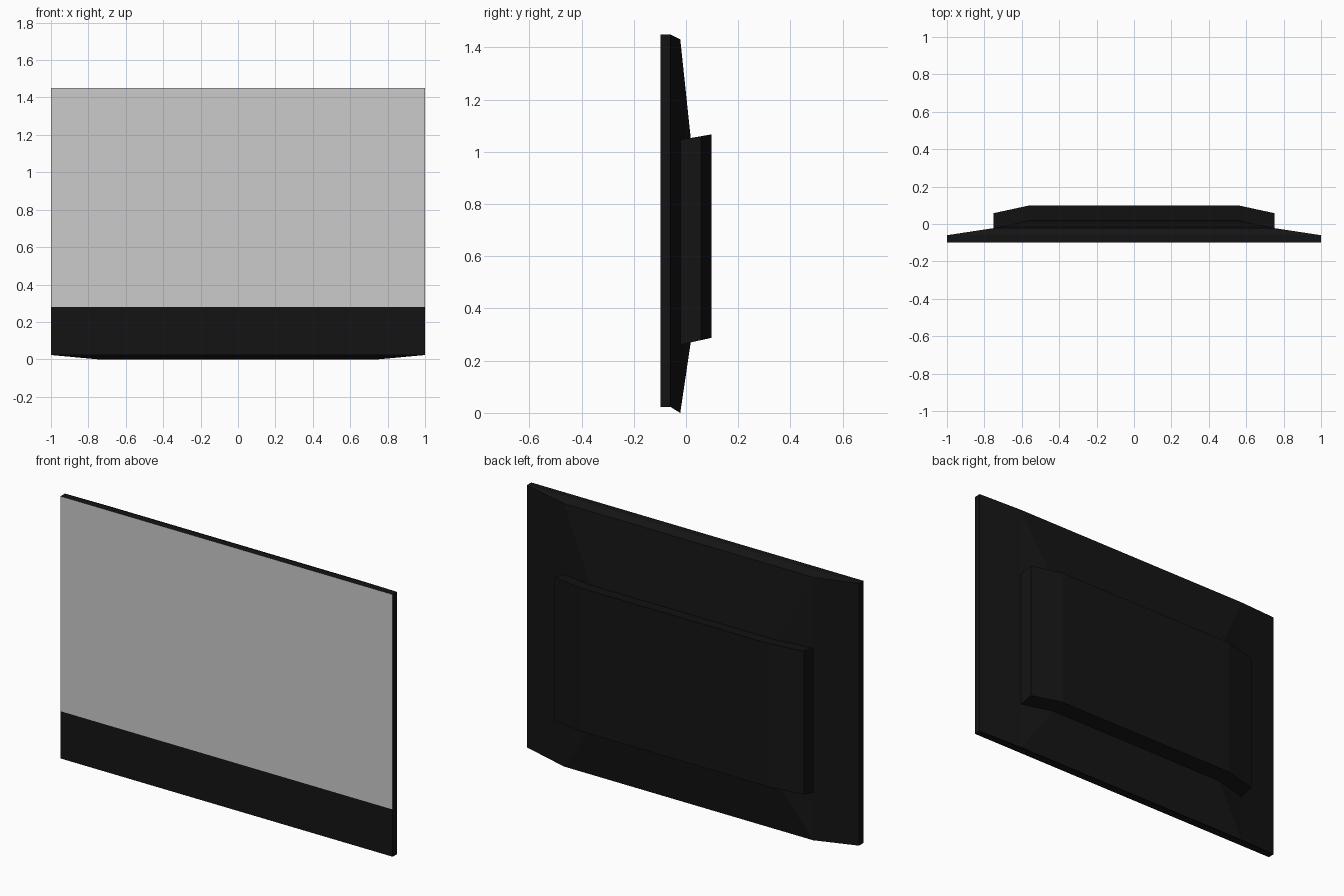
import bpy, bmesh

if "Cube" in bpy.data.objects:
    bpy.data.objects.remove(bpy.data.objects["Cube"])

W, RIDGE, INNER = 1.0, 0.75, 0.565       # half widths
ZB, ZT, ZS = 0.023, 1.45, 0.28           # panel bottom, top, screen lower edge
YF, YP, YR = -0.098, -0.06, -0.022       # front, panel back, ridge


def make_object(name, bm, color=None):
    bmesh.ops.remove_doubles(bm, verts=bm.verts, dist=1e-4)
    bmesh.ops.recalc_face_normals(bm, faces=bm.faces)
    mesh = bpy.data.meshes.new(name)
    bm.to_mesh(mesh)
    bm.free()
    obj = bpy.data.objects.new(name, mesh)
    bpy.context.collection.objects.link(obj)
    if color:
        mat = bpy.data.materials.new(name + "_colour")
        mat.diffuse_color = color
        mat.use_nodes = True
        mat.node_tree.nodes["Principled BSDF"].inputs["Base Color"].default_value = mat.diffuse_color
        mesh.materials.append(mat)
    return obj


def face(bm, *points):
    bm.faces.new([bm.verts.new(p) for p in points])


def rect(w, y, z0, z1):
    return [(-w, y, z0), (w, y, z0), (w, y, z1), (-w, y, z1)]


def bridge(bm, a, b):
    for i in range(len(a)):
        j = (i + 1) % len(a)
        face(bm, a[i], a[j], b[j], b[i])


# Housing: panel rim, tapered rear shell and raised rear box
bm = bmesh.new()
front, back = rect(W, YF, ZB, ZT), rect(W, YP, ZB, ZT)
ridge = rect(RIDGE, YR, 0.0, 1.431)
bridge(bm, front, back)
bridge(bm, back, ridge)
face(bm, *rect(W, YF, ZB, ZS))            # chin below the screen


def box_loop(dy):
    # Cranked outline; its top and bottom rise gently toward the rear
    shape = [(-RIDGE, YR), (-INNER, 0.018), (INNER, 0.018), (RIDGE, YR)]
    low = [(x, y + dy, 0.266 + 0.22 * (y + dy)) for x, y in shape]
    high = [(x, y + dy, 1.05 + 0.17 * (y + dy)) for x, y in shape]
    return low, high


low, high = box_loop(0)
low2, high2 = box_loop(0.08)
for edge, a, b in ((low, ridge[0], ridge[1]), (high, ridge[3], ridge[2])):
    face(bm, a, b, edge[2], edge[1])      # sloping back above and below box
    face(bm, a, edge[1], edge[0])
    face(bm, b, edge[3], edge[2])
bridge(bm, low + high[::-1], low2 + high2[::-1])
for i in range(3):
    face(bm, low2[i], low2[i + 1], high2[i + 1], high2[i])
make_object("housing", bm, (0.007, 0.007, 0.007, 1))

# Screen fills the upper front opening
bm = bmesh.new()
face(bm, *rect(W, YF, ZS, ZT))
make_object("screen", bm)
